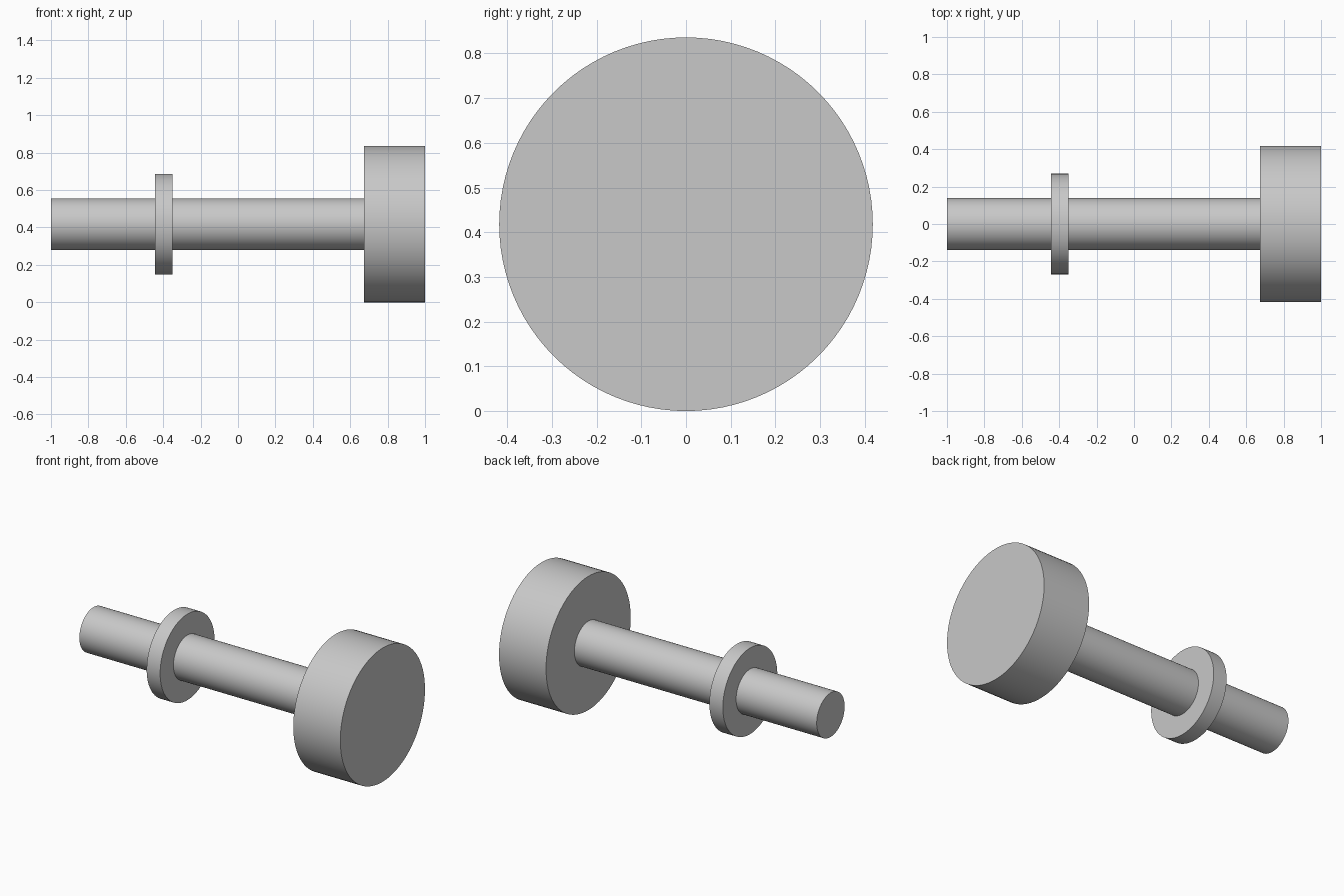
import bpy
import math

cube = bpy.data.objects.get("Cube")
if cube:
    bpy.data.objects.remove(cube, do_unlink=True)

AXIS_Z = 0.418

# Single plain grey
grey = bpy.data.materials.new("light_grey")
grey.use_nodes = True
colour = (0.58, 0.58, 0.58, 1.0)
grey.diffuse_color = colour
grey.node_tree.nodes["Principled BSDF"].inputs["Base Color"].default_value = colour


def disc_along_x(name, x_start, x_end, radius):
    """Capped cylinder lying along x on the common axis."""
    bpy.ops.mesh.primitive_cylinder_add(
        vertices=96, radius=radius, depth=x_end - x_start,
        location=((x_start + x_end) / 2, 0, AXIS_Z),
        rotation=(0, math.pi / 2, 0))
    obj = bpy.context.object
    obj.name = name
    obj.data.name = name
    obj.data.materials.append(grey)
    bpy.ops.object.shade_smooth_by_angle(angle=math.radians(30))
    return obj


# Long shaft, thin collar and heavy head
disc_along_x("shaft", -1.0, 0.675, 0.138)
disc_along_x("collar", -0.443, -0.35, 0.269)
disc_along_x("head", 0.675, 1.0, AXIS_Z)
